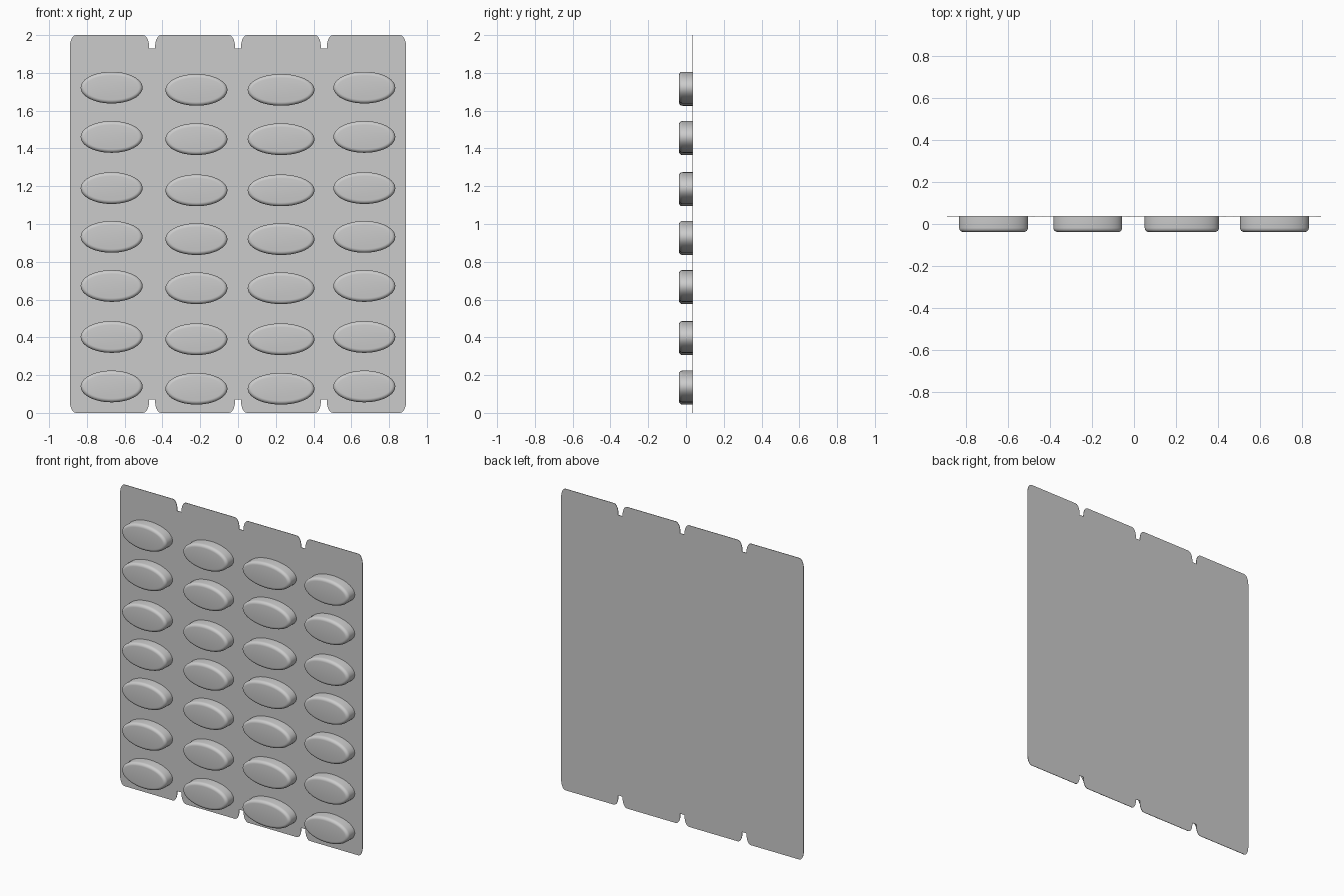
import bpy
import bmesh
from math import sin, cos, pi

cube = bpy.data.objects.get("Cube")
if cube:
    bpy.data.objects.remove(cube)

# One pale grey foil and plastic colour
COLOR = (0.6, 0.6, 0.6, 1)
grey = bpy.data.materials.new("pale grey")
grey.use_nodes = True
grey.diffuse_color = COLOR
grey.node_tree.nodes["Principled BSDF"].inputs["Base Color"].default_value = COLOR

BACK, SHEET, FRONT = 0.038, 0.035, -0.038


def add_object(name, bm):
    bmesh.ops.recalc_face_normals(bm, faces=bm.faces[:])
    mesh = bpy.data.meshes.new(name)
    bm.to_mesh(mesh)
    bm.free()
    mesh.materials.append(grey)
    obj = bpy.data.objects.new(name, mesh)
    bpy.context.collection.objects.link(obj)
    return obj


# Backing sheet: four tabs along the top and bottom, split by narrow notches
def tab_edge(x0, x1, left_z, right_z):
    """Top edge of one tab with tall rounded corners."""
    rx, rz, n = 0.032, 0.06, 5
    arc = [(rx * (1 - cos(i * pi / 2 / n)), rz * (1 - sin(i * pi / 2 / n)))
           for i in range(n + 1)]
    left = [(x0 + dx, 2 - dz) for dx, dz in arc]
    right = [(x1 - dx, 2 - dz) for dx, dz in reversed(arc)]
    return [(x0, left_z)] * (left_z < 1.94) + left + right + [(x1, right_z)] * (right_z < 1.94)


notches, half_gap, notch_z = (-0.455, 0, 0.455), 0.016, 1.93
starts = [-0.89] + [x + half_gap for x in notches]
ends = [x - half_gap for x in notches] + [0.89]
top = []
for i, (x0, x1) in enumerate(zip(starts, ends)):
    top += tab_edge(x0, x1, notch_z if i > 0 else 2, notch_z if i < 3 else 2)
outline = top + [(x, 2 - z) for x, z in reversed(top)]

bm = bmesh.new()
face = bm.faces.new([bm.verts.new((x, BACK, z)) for x, z in outline])
extruded = bmesh.ops.extrude_face_region(bm, geom=[face], use_keep_orig=True)
moved = [v for v in extruded["geom"] if isinstance(v, bmesh.types.BMVert)]
bmesh.ops.translate(bm, verts=moved, vec=(0, SHEET - BACK, 0))
add_object("backing_sheet", bm)


# Oval blister: straight wall, rounded front rim and flat front
def blister(name, x, z, half_x, half_z, sides=48, steps=6, rim=0.02):
    rings = [(0, SHEET)] + [
        (rim * (1 - cos(i * pi / 2 / steps)), FRONT + rim * (1 - sin(i * pi / 2 / steps)))
        for i in range(steps + 1)]
    bm = bmesh.new()
    loops = []
    for inset, y in rings:
        loops.append([bm.verts.new((x + (half_x - inset) * cos(2 * pi * i / sides), y,
                                    z + (half_z - inset) * sin(2 * pi * i / sides)))
                      for i in range(sides)])
    for a, b in zip(loops, loops[1:]):
        for i in range(sides):
            j = (i + 1) % sides
            bm.faces.new((a[i], a[j], b[j], b[i]))
    bm.faces.new(loops[-1])
    # The open rim sits on the sheet; orient walls outward from the axis
    obj = add_object(name, bm)
    bpy.ops.object.select_all(action="DESELECT")
    obj.select_set(True)
    bpy.context.view_layer.objects.active = obj
    bpy.ops.object.shade_smooth_by_angle(angle=pi / 5)


columns = [(-0.669, 0.164, 0), (-0.22, 0.164, -0.012),
           (0.228, 0.177, -0.012), (0.669, 0.164, 0)]
rows = [1.722, 1.461, 1.19, 0.932, 0.672, 0.402, 0.14]
for c, (x, half_x, drop) in enumerate(columns):
    for r, z in enumerate(rows):
        blister(f"blister_{c + 1}_{r + 1}", x, z + drop, half_x, 0.084)
